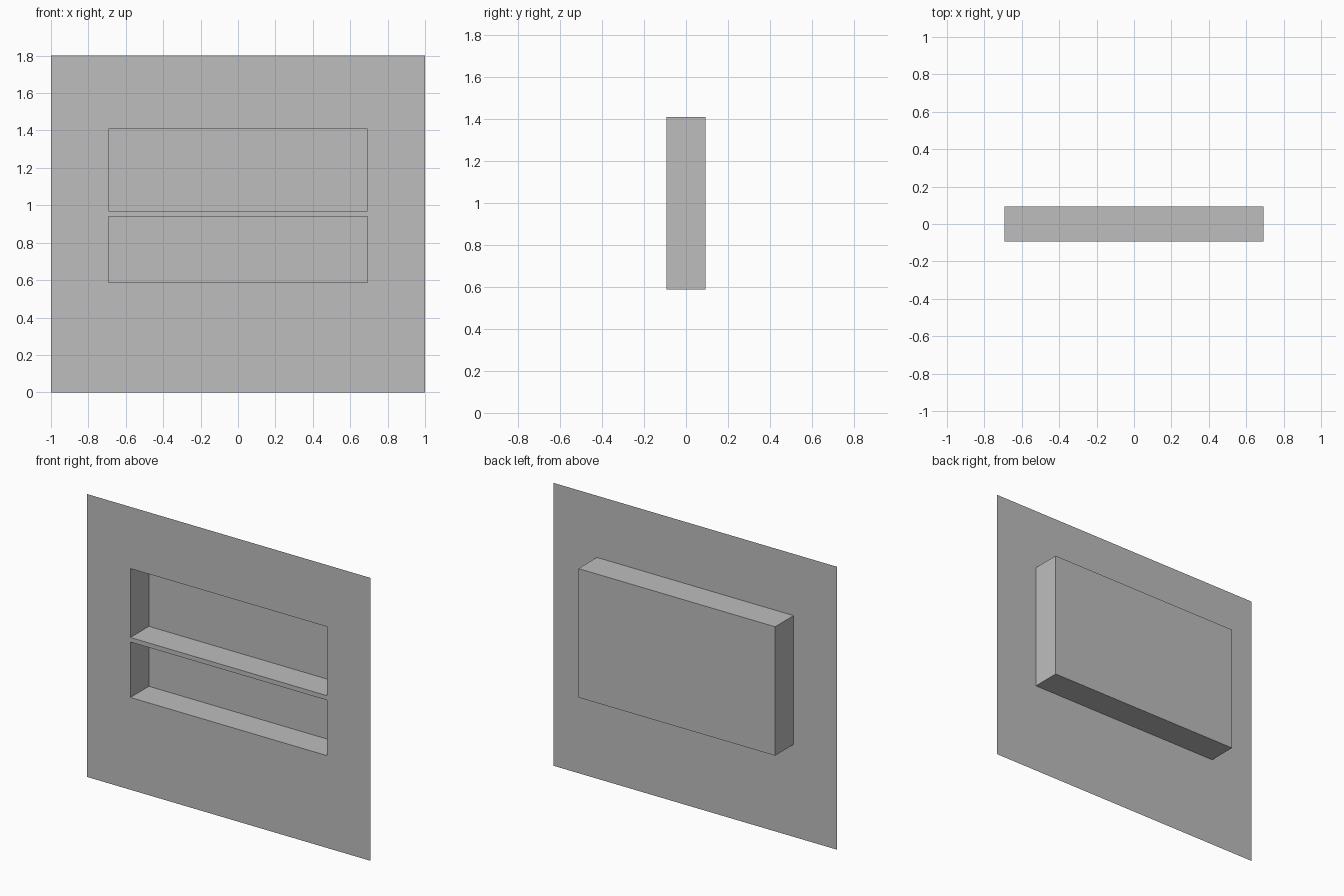
import bpy
import bmesh

cube = bpy.data.objects.get("Cube")
if cube:
    bpy.data.objects.remove(cube, do_unlink=True)

# One plain grey for everything
grey = bpy.data.materials.new("plain grey")
grey.use_nodes = True
grey.diffuse_color = (0.515, 0.515, 0.515, 1)
grey.node_tree.nodes["Principled BSDF"].inputs["Base Color"].default_value = grey.diffuse_color

HALF_W, HEIGHT = 1.0, 1.802
NICHE_X, FRONT, BACK = 0.693, -0.093, 0.093
BOTTOM, SHELF_LOW, SHELF_TOP, TOP = 0.588, 0.941, 0.97, 1.409


def make_part(name, quads):
    """Build a thin-sheet part from quads, welding shared corners."""
    bm = bmesh.new()
    for quad in quads:
        bm.faces.new([bm.verts.new(p) for p in quad])
    bmesh.ops.remove_doubles(bm, verts=bm.verts, dist=0.0001)
    mesh = bpy.data.meshes.new(name)
    bm.to_mesh(mesh)
    bm.free()
    mesh.materials.append(grey)
    part = bpy.data.objects.new(name, mesh)
    bpy.context.collection.objects.link(part)
    return part


def upright(x0, x1, z0, z1, y):
    """Sheet facing the front."""
    return [(x0, y, z0), (x1, y, z0), (x1, y, z1), (x0, y, z1)]


def level(z, up):
    """Horizontal sheet as deep as the niche."""
    quad = [(-NICHE_X, FRONT, z), (NICHE_X, FRONT, z),
            (NICHE_X, BACK, z), (-NICHE_X, BACK, z)]
    return quad if up else quad[::-1]


def side(x):
    """Side sheet of the niche, facing inwards."""
    quad = [(x, FRONT, BOTTOM), (x, BACK, BOTTOM), (x, BACK, TOP), (x, FRONT, TOP)]
    return quad if x < 0 else quad[::-1]


# Wall sheet with two openings; the strip between them is the shelf's front edge
xs = [-HALF_W, -NICHE_X, NICHE_X, HALF_W]
zs = [0, BOTTOM, SHELF_LOW, SHELF_TOP, TOP, HEIGHT]
make_part("wall_panel", [
    upright(xs[i], xs[i + 1], zs[j], zs[j + 1], FRONT)
    for i in range(len(xs) - 1) for j in range(len(zs) - 1)
    if not (i == 1 and j in (1, 3))])

# Recessed box behind the wall, open to the front
make_part("niche_box", [
    upright(-NICHE_X, NICHE_X, BOTTOM, TOP, BACK),
    level(BOTTOM, True), level(TOP, False), side(-NICHE_X), side(NICHE_X)])

# Shelf dividing the niche
make_part("niche_shelf", [level(SHELF_TOP, True), level(SHELF_LOW, False)])
